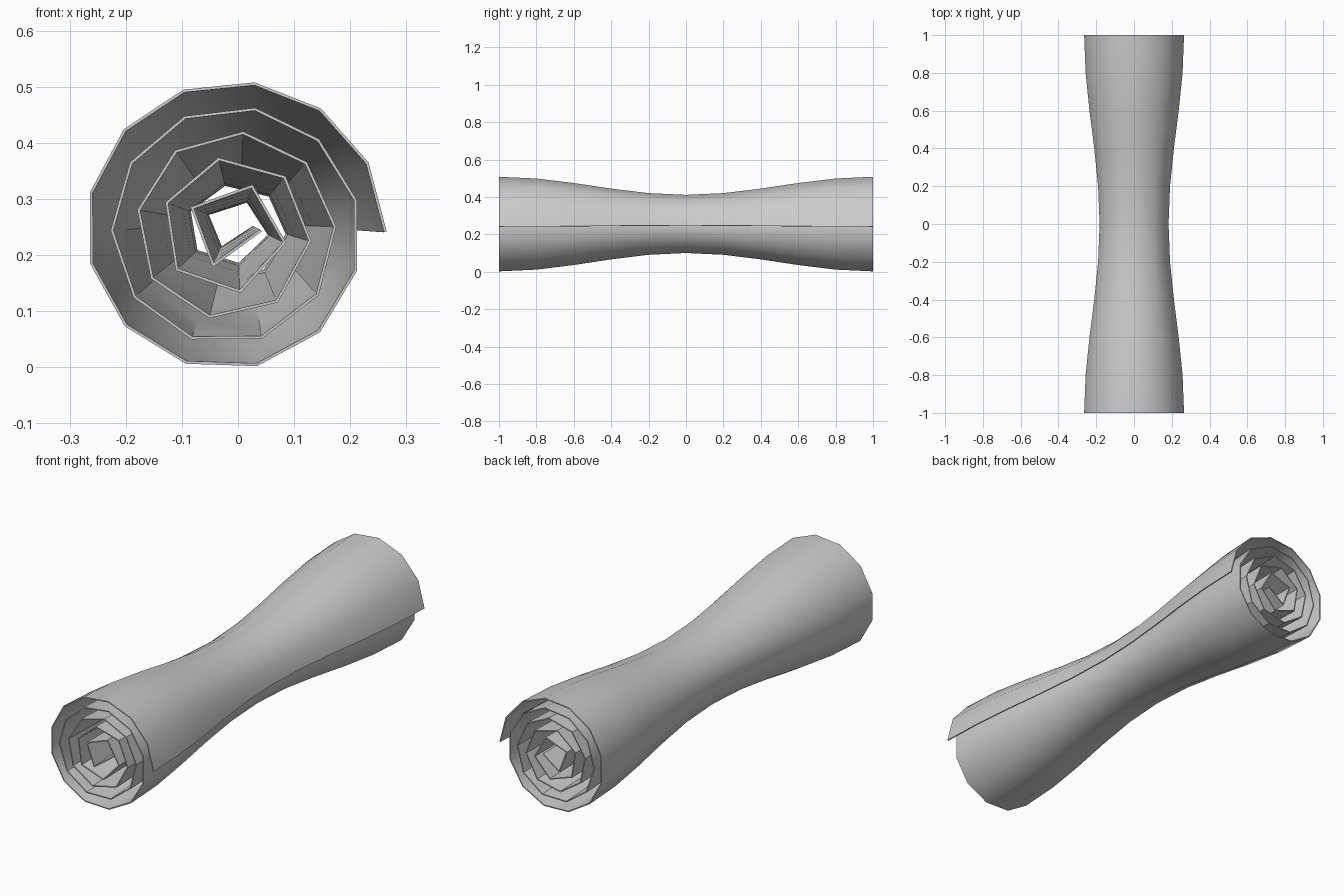
import bpy, bmesh, math

if "Cube" in bpy.data.objects:
    bpy.data.objects.remove(bpy.data.objects["Cube"])

TURNS, SEGS, ROWS = 5, 41, 10
R_IN, R_OUT = 0.0565, 0.2795      # spiral radii
CX, CZ = -0.0145, 0.242           # spiral centre
PIVOT_Z = 0.257                   # height of the pinch axis
PINCH_X, PINCH_Z = 0.69, 0.615    # waist scale


def spiral_point(i):
    """Point on the roll, evenly spaced along its length (0 = inner end)."""
    r = math.sqrt(R_IN ** 2 + (R_OUT ** 2 - R_IN ** 2) * i / SEGS)
    a = -2 * math.pi * TURNS * (r - R_IN) / (R_OUT - R_IN)
    return CX + r * math.cos(a), CZ + r * math.sin(a)


# rolled sheet, pinched at the middle
bm = bmesh.new()
rows = []
for j in range(ROWS + 1):
    y = -1 + 2 * j / ROWS
    k = 0.5 - 0.5 * math.cos(math.pi * y)
    sx = PINCH_X + (1 - PINCH_X) * k
    sz = PINCH_Z + (1 - PINCH_Z) * k
    rows.append([bm.verts.new((x * sx, y, PIVOT_Z + (z - PIVOT_Z) * sz))
                 for x, z in map(spiral_point, range(SEGS + 1))])
for a, b in zip(rows, rows[1:]):
    for i in range(SEGS):
        bm.faces.new((a[i], a[i + 1], b[i + 1], b[i]))

mesh = bpy.data.meshes.new("rolled_sheet")
bm.to_mesh(mesh)
bm.free()
sheet = bpy.data.objects.new("rolled_sheet", mesh)
bpy.context.collection.objects.link(sheet)

# sheet thickness, added towards the inside of the roll
solid = sheet.modifiers.new("thickness", "SOLIDIFY")
solid.thickness = 0.005
solid.offset = -1
solid.use_even_offset = True
bpy.context.view_layer.objects.active = sheet
sheet.select_set(True)
bpy.ops.object.modifier_apply(modifier="thickness")
bpy.ops.object.shade_smooth_by_angle(angle=math.radians(35))
